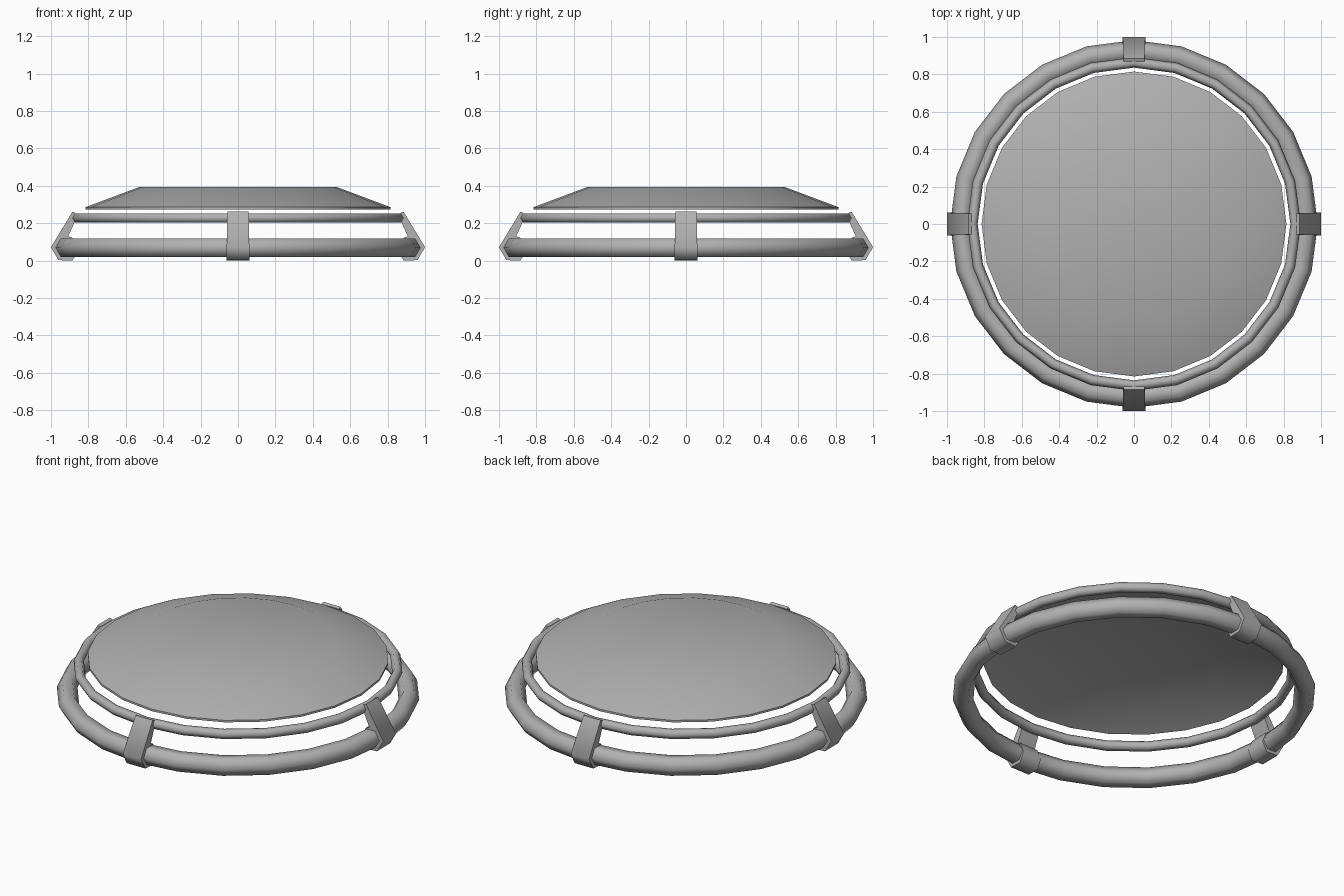
import bpy, math

if "Cube" in bpy.data.objects:
    bpy.data.objects.remove(bpy.data.objects["Cube"])

SIDES = 24

# dark grey used on every part
grey = bpy.data.materials.new("dark_grey")
grey.diffuse_color = (.44, .44, .44, 1)
grey.use_nodes = True
grey.node_tree.nodes["Principled BSDF"].inputs["Base Color"].default_value = grey.diffuse_color


def make_object(name, verts, faces, smooth_angle):
    mesh = bpy.data.meshes.new(name)
    mesh.from_pydata(verts, [], faces)
    mesh.materials.append(grey)
    obj = bpy.data.objects.new(name, mesh)
    bpy.context.collection.objects.link(obj)
    bpy.ops.object.select_all(action='DESELECT')
    obj.select_set(True)
    bpy.context.view_layer.objects.active = obj
    bpy.ops.object.mode_set(mode='EDIT')
    bpy.ops.mesh.select_all(action='SELECT')
    bpy.ops.mesh.remove_doubles(threshold=0.0001)
    bpy.ops.mesh.normals_make_consistent(inside=False)
    bpy.ops.object.mode_set(mode='OBJECT')
    bpy.ops.object.shade_smooth_by_angle(angle=math.radians(smooth_angle))
    return obj


def lathe(name, profile, closed, smooth_angle):
    # spin an (r, z) profile around the z axis
    n = len(profile)
    verts, faces = [], []
    for i in range(SIDES):
        a = 2 * math.pi * i / SIDES
        verts += [(r * math.cos(a), r * math.sin(a), z) for r, z in profile]
    for i in range(SIDES):
        a, b = i * n, (i + 1) % SIDES * n
        for j in range(n if closed else n - 1):
            k = (j + 1) % n
            quad = [a + j, b + j, b + k, a + k]
            if profile[j][0] == 0:
                quad = [a + j, b + k, a + k]
            elif profile[k][0] == 0:
                quad = [a + j, b + j, a + k]
            faces.append(quad)
    return make_object(name, verts, faces, smooth_angle)


def ring(name, radius, z, tube, segments):
    circle = [(radius + tube * math.cos(2 * math.pi * k / segments),
               z + tube * math.sin(2 * math.pi * k / segments))
              for k in range(segments)]
    return lathe(name, circle, True, 65)


# shallow domed plate, a thin shell open underneath
lathe("domed_plate", [(0, .393), (.53, .393), (.815, .286), (.815, .274),
                      (.528, .381), (0, .381)], False, 35)

# two hoops of the stand
ring("lower_ring", .927, .069, .056, 6)
ring("upper_ring", .864, .228, .028, 6)

# four leaning brackets clamping the hoops, narrower at the top
bracket = [(.885, .262), (1.0, .072), (.960, .003), (.885, 0), (.856, .055),
           (.885, .122), (.908, .13), (.876, .2), (.868, .255)]
n = len(bracket)
for q, side in enumerate(("right", "back", "left", "front")):
    a = math.pi / 2 * q
    c, s = math.cos(a), math.sin(a)
    verts = []
    for sign in (-1, 1):
        for r, z in bracket:
            t = sign * (.062 - .02 * z)
            verts.append((r * c - t * s, r * s + t * c, z))
    faces = [list(range(n)), list(range(n, 2 * n))]
    faces += [[j, (j + 1) % n, n + (j + 1) % n, n + j] for j in range(n)]
    make_object(side + "_bracket", verts, faces, 65)
